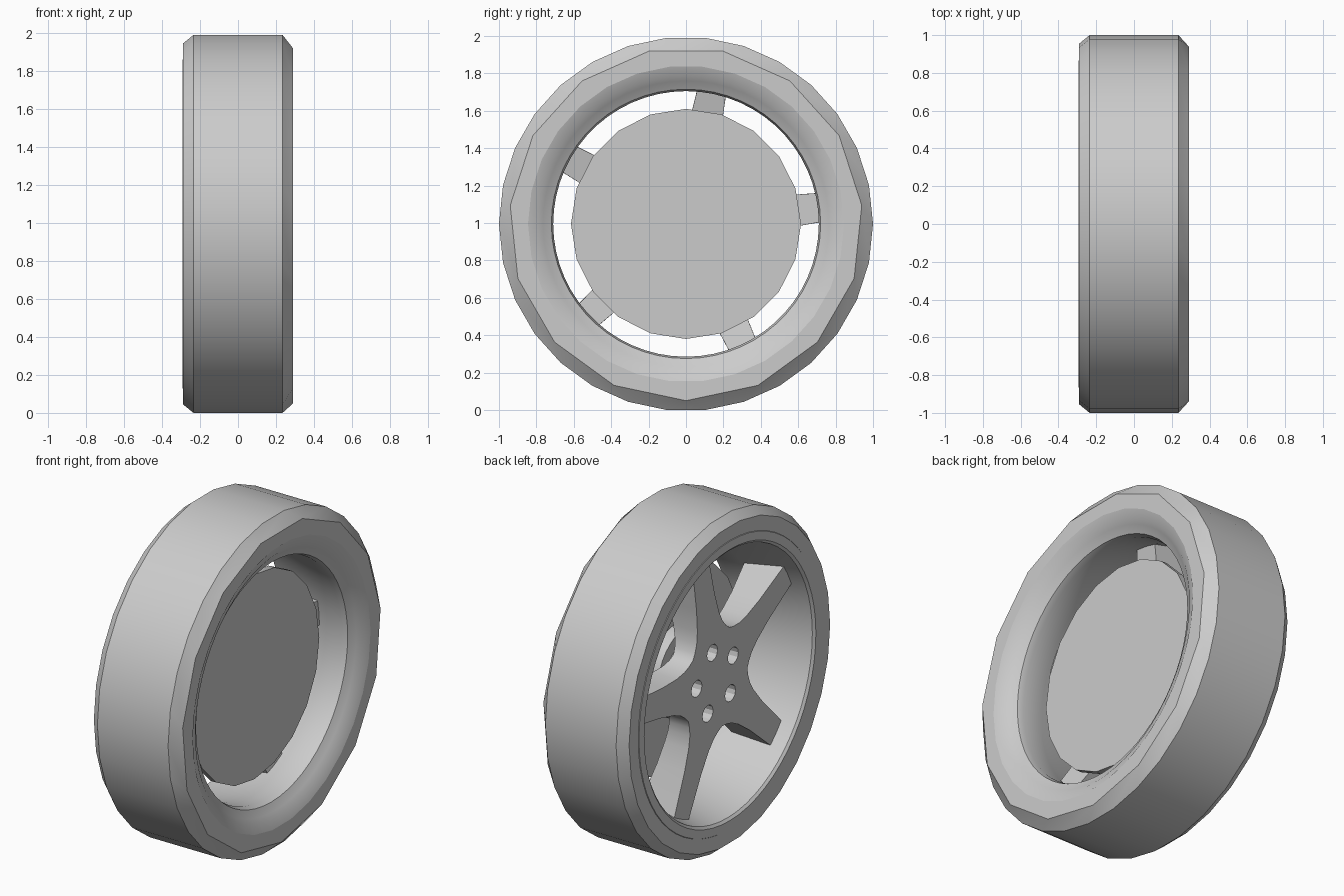
import bpy, bmesh, math
from math import cos, sin, radians

cube = bpy.data.objects.get("Cube")
if cube:
    bpy.data.objects.remove(cube, do_unlink=True)

CENTRE_Z = 0.995

grey = bpy.data.materials.new("light grey")
grey.use_nodes = True
grey.diffuse_color = (0.6, 0.6, 0.6, 1)
grey.node_tree.nodes["Principled BSDF"].inputs["Base Color"].default_value = (0.6, 0.6, 0.6, 1)


def polar(x, r, deg):
    """Point at radius r and angle deg around the axle."""
    a = radians(deg)
    return (x, r * cos(a), CENTRE_Z + r * sin(a))


def ring(bm, x, r, n, start=0):
    return [bm.verts.new(polar(x, r, start + 360 * i / n)) for i in range(n)]


def bridge(bm, a, b):
    n = len(a)
    for i in range(n):
        j = (i + 1) % n
        bm.faces.new((a[i], a[j], b[j], b[i]))


def finish(name, bm):
    bmesh.ops.remove_doubles(bm, verts=bm.verts, dist=0.0005)
    bmesh.ops.recalc_face_normals(bm, faces=bm.faces)
    mesh = bpy.data.meshes.new(name)
    bm.to_mesh(mesh)
    bm.free()
    mesh.materials.append(grey)
    obj = bpy.data.objects.new(name, mesh)
    bpy.context.collection.objects.link(obj)
    return obj


def smooth(obj):
    bpy.ops.object.select_all(action="DESELECT")
    obj.select_set(True)
    bpy.context.view_layer.objects.active = obj
    bpy.ops.object.shade_smooth_by_angle(angle=radians(30))


def lathe(name, profile, n, cap=False):
    bm = bmesh.new()
    rings = [ring(bm, x, r, n) for x, r in profile]
    for a, b in zip(rings, rings[1:]):
        bridge(bm, a, b)
    if cap:
        bm.faces.new(rings[0])
        bm.faces.new(rings[-1])
    obj = finish(name, bm)
    smooth(obj)
    return obj


# Tyre: round tread and outer wall, coarser edge on the inner wall
SIDES = 30
bm = bmesh.new()
loops = [ring(bm, x, r, SIDES) for x, r in
         ((-0.29, 0.855), (-0.29, 0.955), (-0.235, 1), (0.235, 1))]
for a, b in zip(loops, loops[1:]):
    bridge(bm, a, b)
edge = ring(bm, 0.29, 0.945, SIDES // 2, 6)
bead = ring(bm, 0.29, 0.845, SIDES)
for loop in (loops[-1], bead):
    for k in range(SIDES // 2):
        nxt = edge[(k + 1) % len(edge)]
        p, q, s = loop[2 * k], loop[2 * k + 1], loop[(2 * k + 2) % SIDES]
        bm.faces.new((p, q, edge[k]))
        bm.faces.new((q, s, nxt, edge[k]))
smooth(finish("tyre", bm))

# Rim barrel with outer lip and inner funnel
lathe("rim", [(-0.28, 0.875), (-0.293, 0.865), (-0.293, 0.815), (-0.28, 0.8),
              (-0.2, 0.78), (0.05, 0.725), (0.19, 0.71), (0.225, 0.72),
              (0.25, 0.765), (0.27, 0.79), (0.29, 0.848)], 60)

# Brake disc and stepped hub behind the spokes
lathe("brake_disc", [(0.07, 0.615), (0.11, 0.615)], 20, cap=True)
lathe("axle_hub", [(-0.09, 0.2), (0.0, 0.2), (0.0, 0.27), (0.08, 0.27)], 32, cap=True)

# Five-spoke star: (radius, half width, back x) along each spoke
FRONT = -0.2
stations = [(0.243, 0.1766, -0.07), (0.275, 0.15, -0.065), (0.32, 0.125, -0.055),
            (0.39, 0.105, -0.04), (0.52, 0.088, -0.015), (0.765, 0.075, 0.04)]
spoke_angles = [7 + 72 * k for k in range(5)]
bm = bmesh.new()


def spoke_point(x, r, w, angle):
    return bm.verts.new(polar(x, math.hypot(r, w), angle + math.degrees(math.atan2(w, r))))


valleys = {FRONT: [], stations[0][2]: []}
for angle in spoke_angles:
    rows = []
    for i, (r, w, back) in enumerate(stations):
        front_r = r + 0.025 if i == len(stations) - 1 else r
        rows.append([spoke_point(FRONT, front_r, -w, angle), spoke_point(FRONT, front_r, w, angle),
                     spoke_point(back, r, w, angle), spoke_point(back, r, -w, angle)])
    for a, b in zip(rows, rows[1:]):
        bridge(bm, a, b)
    bm.faces.new(rows[-1])
    valleys[FRONT].append(rows[0][0])
    valleys[stations[0][2]].append(rows[0][3])
for loop in valleys.values():
    bm.faces.new(loop)
# weld neighbouring spokes at the valleys
bmesh.ops.remove_doubles(bm, verts=bm.verts, dist=0.002)
spokes = finish("spokes", bm)

# Bolt holes, one at the root of each spoke
bm = bmesh.new()
for angle in spoke_angles:
    _, cy, cz = polar(0, 0.185, angle)
    ends = []
    for x in (-0.3, -0.02):
        ends.append([bm.verts.new((x, cy + 0.05 * cos(radians(t)), cz + 0.05 * sin(radians(t))))
                     for t in range(0, 360, 30)])
    bridge(bm, *ends)
    for end in ends:
        bm.faces.new(end)
cutter = finish("bolt_hole_cutter", bm)
cutter.hide_render = True
cutter.hide_viewport = True
cutter.display_type = "WIRE"
smooth(spokes)
holes = spokes.modifiers.new("bolt_holes", "BOOLEAN")
holes.operation = "DIFFERENCE"
holes.solver = "EXACT"
holes.object = cutter
